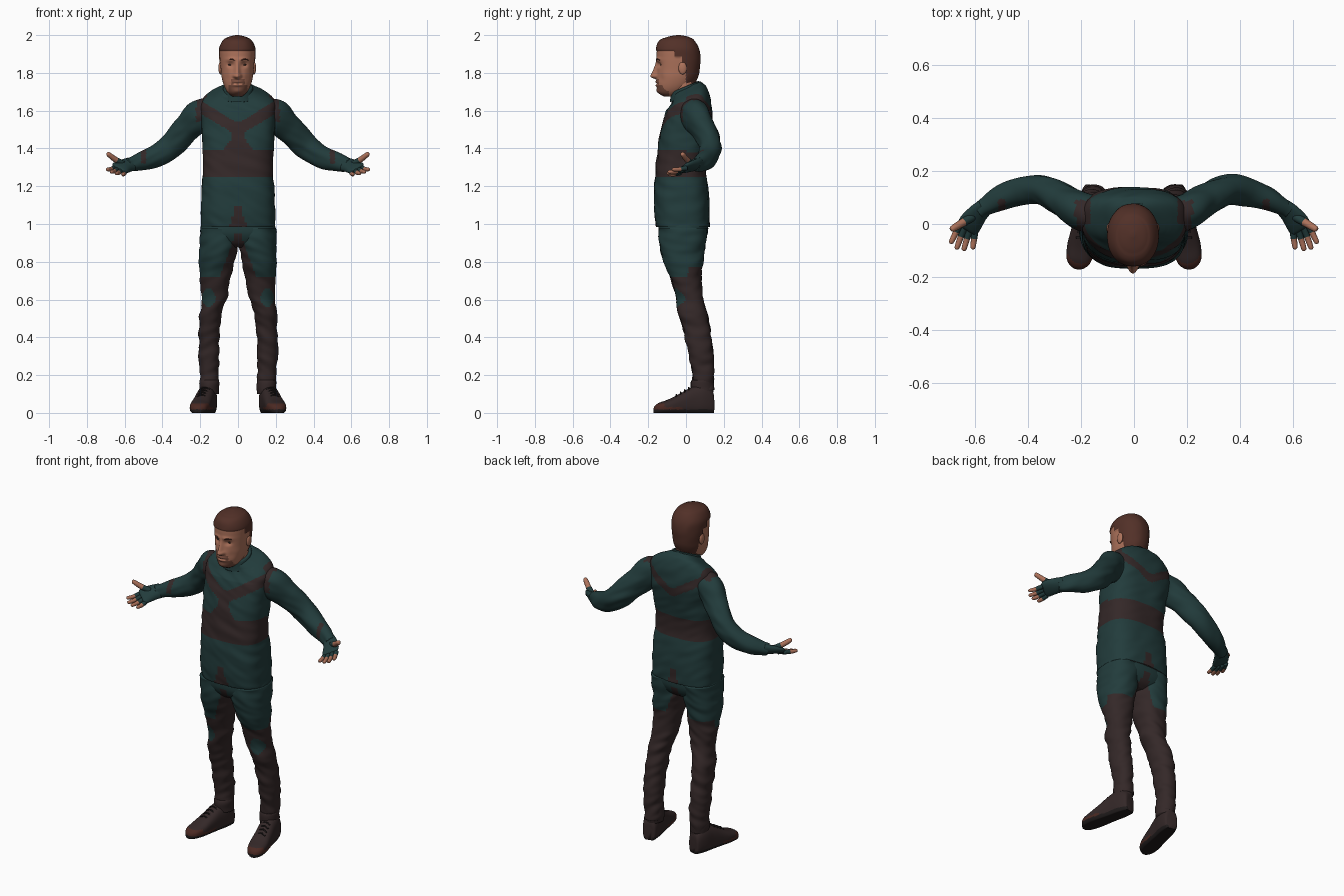
import bpy, bmesh, math
from mathutils import Vector, noise

cube = bpy.data.objects.get("Cube")
if cube:
    bpy.data.objects.remove(cube)


def material(name, rgb):
    m = bpy.data.materials.new(name)
    m.use_nodes = True
    m.diffuse_color = (*rgb, 1)
    b = m.node_tree.nodes["Principled BSDF"]
    b.inputs["Base Color"].default_value = (*rgb, 1)
    b.inputs["Roughness"].default_value = 0.8
    return m


TEAL = material("dark_teal", (.016, .045, .045))
BROWN = material("dark_brown", (.034, .021, .021))
SKIN = material("skin", (.42, .17, .105))
HAIR = material("hair_brown", (.085, .03, .021))
BEARD = material("beard", (.19, .075, .048))
RED = material("toe_red_brown", (.07, .022, .016))
SOLE = material("sole_dark", (.014, .011, .011))
EYE = material("eye_dark", (.03, .018, .015))


def smooth_keys(keys, steps):
    """Pass a spline through the key sections."""
    out, last = [], len(keys) - 1
    for i in range(last):
        a, b, c, d = (keys[min(max(j, 0), last)] for j in range(i - 1, i + 3))
        for s in range(steps):
            t = s / steps
            out.append([q + .5 * t * (r - p + t * (2 * p - 5 * q + 4 * r - w + t * (3 * (q - r) + w - p)))
                        for p, q, r, w in zip(a, b, c, d)])
    return out + [list(keys[-1])]


def loft(name, keys, mats, rule=None, mode="path", side=1, n=40, steps=8, power=2.0, fold=0, post=None):
    """Skin rounded sections (x, y, z, half width, half depth)."""
    rows = smooth_keys(keys, steps)
    bm = bmesh.new()
    rings = []
    for i, (x, y, z, rx, ry) in enumerate(rows):
        centre = Vector((x, y, z))
        u, v = Vector((1, 0, 0)), Vector((0, 1, 0))
        if mode != "upright":
            t = Vector(rows[min(i + 1, len(rows) - 1)][:3]) - Vector(rows[max(i - 1, 0)][:3])
            if mode == "level":
                t.z = 0
            u = t.cross(Vector((0, 0, 1))).normalized()
            v = u.cross(t).normalized()
        ring = []
        for k in range(n):
            ang = math.tau * k / n
            c, s = math.cos(ang), math.sin(ang)
            off = u * math.copysign(abs(c) ** (2 / power), c) * max(rx, .002) \
                + v * math.copysign(abs(s) ** (2 / power), s) * max(ry, .002)
            p = centre + off
            if fold:
                p += off.normalized() * fold * noise.noise(Vector((p.x * 9 + side * 4, p.y * 9, p.z * 24 + p.x * 12)))
            if post:
                p = post(p)
            ring.append(bm.verts.new((p.x * side, p.y, p.z)))
        rings.append(ring)
    for a, b in zip(rings, rings[1:]):
        for k in range(n):
            bm.faces.new((a[k], a[k - 1], b[k - 1], b[k]))
    bm.faces.new(rings[0])
    bm.faces.new(rings[-1])
    bmesh.ops.recalc_face_normals(bm, faces=bm.faces)
    for f in bm.faces:
        f.smooth = True
        if rule:
            c = f.calc_center_median()
            f.material_index = mats.index(rule(abs(c.x), c.y, c.z))
    me = bpy.data.meshes.new(name)
    bm.to_mesh(me)
    bm.free()
    for m in mats:
        me.materials.append(m)
    ob = bpy.data.objects.new(name, me)
    bpy.context.collection.objects.link(ob)
    return ob


def ball(name, loc, scale, mat):
    bpy.ops.mesh.primitive_uv_sphere_add(segments=20, ring_count=12, location=loc)
    ob = bpy.context.object
    ob.name, ob.scale = name, scale
    ob.data.materials.append(mat)
    bpy.ops.object.shade_smooth()


# Shirt with crossed straps, waist band and lower wedge
def shirt_rule(x, y, z):
    if y < 0:
        strap = abs(z - 1.5 - .6 * x) < .035 and z < 1.66
        column = 1.36 < z < 1.5 and x < .025 + 5 * (1.5 - z) ** 2
        wedge = z < 1.13 and x < .33 * (1.13 - z)
        band = 1.25 < z < 1.39
    else:
        strap = abs(z - 1.53 - .6 * x) < .026 or (x > .165 and z > 1.54)
        column = False
        wedge = z < 1.1 and x < .3 * (1.1 - z)
        band = 1.25 < z < 1.375
    return BROWN if strap or column or wedge or band else TEAL


def neck_tilt(p):
    k = min(max((p.z - 1.6) / .1, 0), 1)
    p.z += .42 * (p.y - .02) * k
    return p


loft("shirt", [(0, -.015, .985, .192, .138), (0, -.017, 1.0, .197, .143), (0, -.024, 1.15, .194, .146),
               (0, -.028, 1.3, .186, .132), (0, -.01, 1.45, .19, .132), (0, .01, 1.55, .196, .13),
               (0, .018, 1.62, .198, .115), (0, .022, 1.66, .188, .1), (0, .02, 1.69, .15, .088),
               (0, .012, 1.715, .1, .078), (0, .01, 1.73, .07, .07)],
     [TEAL, BROWN], shirt_rule, "upright", n=128, steps=12, power=2.7, fold=.006, post=neck_tilt)
loft("collar", [(0, .0, 1.68, .092, .085), (0, -.003, 1.71, .083, .08), (0, -.005, 1.735, .077, .076),
                (0, -.005, 1.738, .068, .068)], [TEAL], None, "upright", post=neck_tilt)
loft("neck", [(0, .0, 1.62, .066, .066), (0, -.008, 1.7, .064, .066), (0, -.015, 1.8, .062, .068)],
     [SKIN, HAIR], lambda x, y, z: HAIR if y > .03 and z > 1.74 else SKIN, "upright")


# Head, with the features pushed out of one surface
def is_hair(y, z):
    return z > 1.918 or (y > -.06 and z > 1.885) or (y > -.025 and z > 1.8) or (y > .0 and z > 1.735)


def bump(d, width):
    return math.exp(-(d / width) ** 2)


def face_shape(p):
    x, z = abs(p.x), p.z
    if is_hair(p.y, z):
        if z < 1.985:
            grow = 1.05 + .012 * noise.noise(Vector((p.x * 30, p.y * 15, z * 20)))
            p.x, p.y = p.x * grow, -.045 + (p.y + .045) * grow
    elif p.y < -.08:
        slope = min(max((1.87 - z) / .085, 0), 1) * min(max((z - 1.764) / .014, 0), 1)
        p.y -= .032 * bump(x, .009 + .007 * slope) * slope
        p.y -= .008 * bump(z - 1.785, .009) * bump(x - .016, .008)
        p.y += .013 * bump(x - .036, .017) * bump(z - 1.843, .013)
        p.y -= .007 * bump(x - .03, .028) * bump(z - 1.87, .01)
        p.y -= .006 * bump(x, .025) * (bump(z - 1.752, .007) + bump(z - 1.734, .006))
        p.y += .004 * bump(x, .025) * bump(z - 1.743, .004)
        p.y -= .008 * bump(x, .025) * bump(z - 1.703, .014)
        p.y += .004 * bump(x - .055, .014) * bump(z - 1.77, .025)
    p.x -= .004
    return p


def head_rule(x, y, z):
    if is_hair(y, z):
        return HAIR
    lips = abs(z - 1.742) < .006 and x < .022
    beard = y < -.09 and (z < 1.735 and x < .05 or z < 1.766 and x < .036)
    return BEARD if beard and not lips else SKIN


loft("head", [(0, -.083, 1.675, .025, .033), (0, -.08, 1.69, .045, .06), (0, -.07, 1.71, .06, .08),
              (0, -.058, 1.74, .073, .098), (0, -.048, 1.78, .083, .108), (0, -.043, 1.82, .087, .11),
              (0, -.042, 1.88, .092, .113), (0, -.045, 1.93, .092, .108), (0, -.048, 1.97, .074, .09),
              (0, -.042, 1.99, .048, .058), (0, -.04, 2.0, .008, .01)],
     [SKIN, HAIR, BEARD], head_rule, "upright", n=128, steps=10, power=2.15, post=face_shape)
for s, label in ((1, "left"), (-1, "right")):
    ball(label + "_ear", (s * .089 - .004, -.018, 1.825), (.011, .022, .033), SKIN)
    ball(label + "_eye", (s * .036 - .004, -.128, 1.843), (.013, .008, .006), EYE)
    loft(label + "_eyebrow", [(.017, -.157, 1.866, .002, .002), (.034, -.154, 1.872, .004, .004),
                              (.056, -.138, 1.868, .002, .002)], [HAIR], side=s, n=10)


# Trousers
def trouser_rule(x, y, z):
    front = y < .01
    inner = x < .03 + .37 * (.9 - z) and z < .96
    knee = y < .02 and ((x - .155) / .035) ** 2 + ((z - .61) / .05) ** 2 < 1
    return TEAL if knee or (z > (.72 if front else .77) and not inner) else BROWN


loft("hips", [(0, -.015, .875, .1, .07), (0, -.015, .9, .16, .105), (0, -.015, .95, .199, .13),
              (0, -.015, 1.02, .19, .13)], [TEAL, BROWN], trouser_rule, "upright", n=96, power=2.5)


# Limbs, hands and shoes, built once and mirrored
def sleeve_rule(x, y, z):
    seam = x < .222 and z > 1.54 and y < .09
    cuff = abs(x - .5) < .014 and y < .095 and z > 1.32
    return BROWN if seam or cuff else TEAL


def shoe_rule(x, y, z):
    if z < .018:
        return SOLE
    return RED if (y < -.115 and z < .05) or (y < -.02 and z < .03) else BROWN


def ground(p):
    p.z = max(p.z, 0)
    return p


FINGERS = {"index": ((.657, .002, 1.297), (.694, -.074, 1.288)), "middle": ((.642, -.012, 1.288), (.672, -.096, 1.275)),
           "ring": ((.622, -.022, 1.28), (.645, -.101, 1.267)), "little": ((.601, -.026, 1.272), (.61, -.095, 1.262)),
           "thumb": ((.61, .028, 1.318), (.693, -.022, 1.374))}

for s, label in ((1, "left_"), (-1, "right_")):
    loft(label + "trouser_leg",
         [(.1, -.015, .98, .1, .13), (.104, -.018, .88, .1, .12), (.112, -.014, .8, .092, .104),
          (.122, .003, .7, .08, .079), (.127, .02, .6, .067, .071), (.147, .037, .52, .058, .076),
          (.153, .06, .42, .056, .069), (.155, .081, .3, .054, .063), (.151, .09, .2, .05, .056),
          (.15, .09, .12, .047, .054)],
         [TEAL, BROWN], trouser_rule, "upright", s, 64, 10, 2.2, .009)
    loft(label + "sleeve",
         [(.13, .03, 1.585, .07, .075), (.2, .048, 1.57, .07, .088), (.27, .09, 1.505, .06, .077),
          (.35, .127, 1.42, .056, .067), (.42, .122, 1.368, .054, .062), (.5, .097, 1.337, .046, .053),
          (.56, .066, 1.318, .035, .04), (.585, .05, 1.312, .033, .034)],
         [TEAL, BROWN], sleeve_rule, "path", s, 48, 10, 2.0, .008)

    # Fingerless glove: the side toward the body hangs lower
    def tilt(p):
        p.z += .35 * (p.x - .61) + .3 * (p.y - .01)
        return p

    loft(label + "palm", [(.565, .063, 1.317, .033, .03), (.59, .04, 1.308, .038, .027), (.615, .008, 1.3, .044, .022),
                          (.628, -.013, 1.295, .043, .016), (.633, -.021, 1.292, .036, .009)],
         [TEAL], None, "path", s, 32, 6, 2.3, 0, tilt)
    for name, (a, b) in FINGERS.items():
        a, b = Vector(a), Vector(b)
        r = .015 if name == "thumb" else .0115
        mid = a.lerp(b, .5) - Vector((0, 0, .003))
        tip = a.lerp(b, .92)
        split = a.lerp(b, .42)
        keys = [(*a, r * 1.15, r * 1.15), (*mid, r, r), (*tip, r * .8, r * .8), (*b, r * .25, r * .25)]
        loft(label + name + "_finger", keys, [TEAL, SKIN],
             lambda x, y, z: SKIN if (Vector((x, y, z)) - split).dot(b - a) > 0 else TEAL, "path", s, 14, 6)

    heel_to_toe = [(.145, .02, .04), (.137, .038, .066), (.09, .049, .083), (.03, .05, .075), (-.03, .052, .057),
                   (-.09, .054, .04), (-.14, .045, .03), (-.163, .026, .021), (-.171, .008, .012)]
    loft(label + "shoe", [(.148 + .22 * (.145 - y), y, h * .8, w, h) for y, w, h in heel_to_toe],
         [BROWN, RED, SOLE], shoe_rule, "level", s, 64, 8, 2.6, 0, ground)
    loft(label + "shoe_collar", [(.151, .085, .1, .05, .056), (.151, .085, .15, .052, .06),
                                 (.151, .086, .172, .049, .056), (.151, .086, .17, .042, .048)],
         [BROWN], None, "upright", s, fold=.004)
    for i in range(4):
        y, z = .015 - .022 * i, .134 - .0125 * i
        x = .148 + .22 * (.145 - y)
        loft(label + "lace_" + str(i + 1), [(x - .026, y, z - .012, .004, .004), (x, y, z, .004, .004),
                                            (x + .026, y, z - .012, .004, .004)], [SOLE], None, "path", s, 8, 4)
